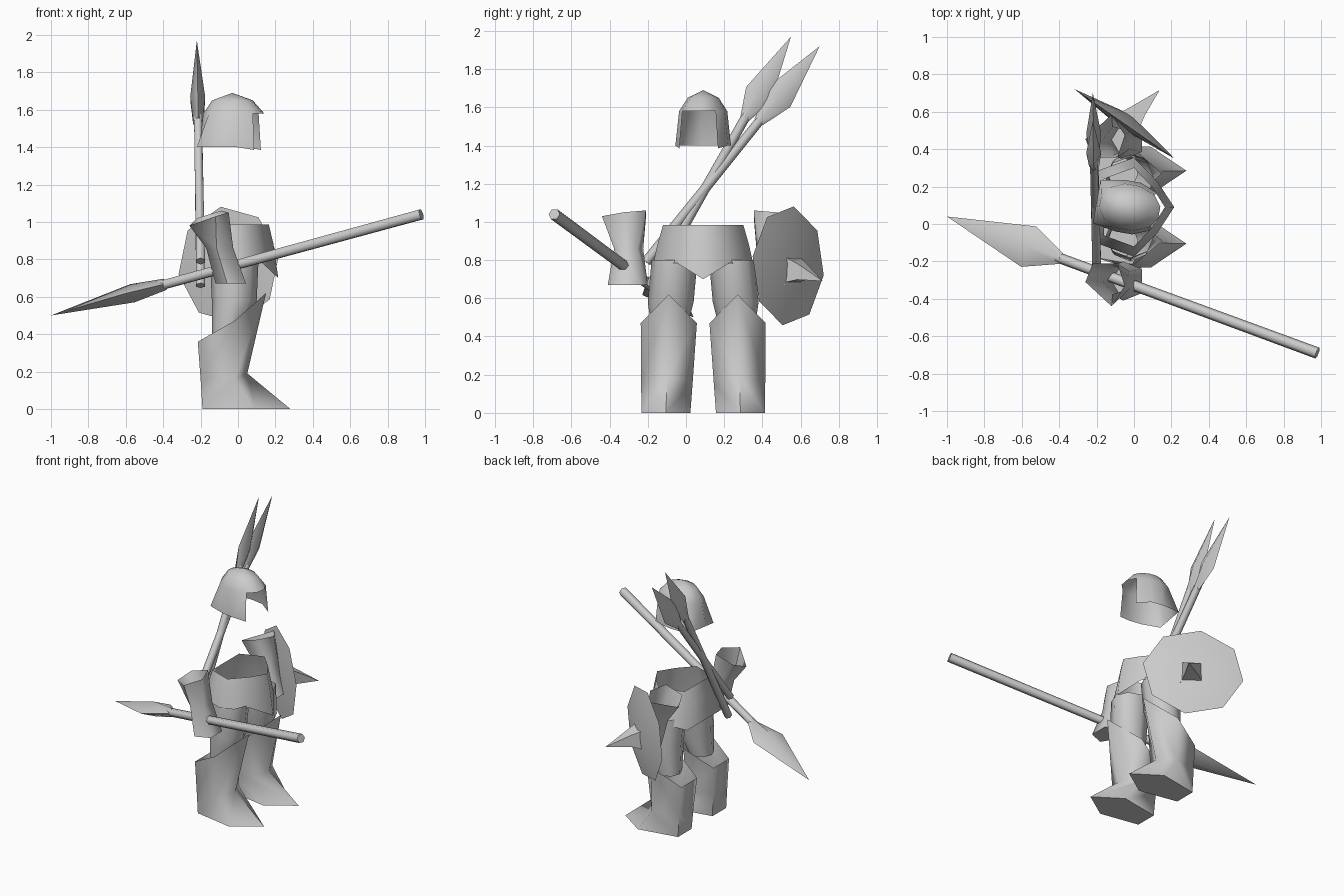
import bpy, bmesh
from math import sin, cos, pi, radians
from mathutils import Vector, Matrix

old = bpy.data.objects.get("Cube")
if old:
    bpy.data.objects.remove(old, do_unlink=True)

steel = bpy.data.materials.new("plain grey")
steel.use_nodes = True
GREY = (0.6, 0.6, 0.6, 1)
steel.diffuse_color = GREY
steel.node_tree.nodes["Principled BSDF"].inputs["Base Color"].default_value = GREY
MID = 0.09  # y of the body's middle plane


def finish(name, bm, angle=75):
    bmesh.ops.recalc_face_normals(bm, faces=bm.faces)
    me = bpy.data.meshes.new(name)
    bm.to_mesh(me)
    bm.free()
    me.materials.append(steel)
    me.shade_smooth()
    me.set_sharp_from_angle(angle=radians(angle))
    ob = bpy.data.objects.new(name, me)
    bpy.context.collection.objects.link(ob)


def loft(rings, cap_start=False, cap_end=False, bm=None):
    """Skin closed rings of points; a one-point ring becomes a tip."""
    bm = bm or bmesh.new()
    vs = [[bm.verts.new(p) for p in r] for r in rings]
    for a, b in zip(vs, vs[1:]):
        n = max(len(a), len(b))
        for i in range(n):
            j = (i + 1) % n
            if len(b) == 1:
                bm.faces.new((a[i], a[j], b[0]))
            elif len(a) == 1:
                bm.faces.new((a[0], b[j], b[i]))
            else:
                bm.faces.new((a[i], a[j], b[j], b[i]))
    if cap_start:
        bm.faces.new(vs[0][::-1])
    if cap_end:
        bm.faces.new(vs[-1])
    return bm


def oval(cx, cy, z, rx, ry, n=8, turn=0.0):
    angles = [turn + 2 * pi * i / n for i in range(n)]
    return [(cx + rx * cos(a), cy + ry * sin(a), z) for a in angles]


def mirrored(points, inset=0.0):
    return [(x, 2 * MID - y - inset, z) for x, y, z in points]


# Helmet: faceted dome with a face opening, turned a little
rings = [oval(0, 0, z, rx, ry, 12, pi / 12) for z, rx, ry in
         ((1.40, .172, .145), (1.58, .158, .125), (1.65, .11, .08))]
bm = loft(rings + [[(0, 0, 1.69)]])
gap = [f for f in bm.faces
       if f.calc_center_median().z < 1.57 and f.calc_center_median().x > .10]
bmesh.ops.delete(bm, geom=gap, context='FACES')
for v in bm.verts:  # visor lip and cheek guards jut forward, nape is squared
    if v.co.x > .1 and v.co.z < 1.6:
        v.co.x += .015
        if v.co.z < 1.5:
            v.co.z -= .015
    elif v.co.x < -.1 and v.co.z < 1.5:
        v.co.x = -.172
        v.co.y *= 1.15
bm.transform(Matrix.Translation((-.03, MID, 0)) @ Matrix.Rotation(radians(-10), 4, 'Z'))
finish("helmet", bm)


# Torso: open flared tube, flat at the back, with a hem dipping at the front
def trunk(z, front, half, back, dip=0.0):
    right = [(front * .58, -half * .52, z), (0, -half, z - dip * .2),
             (-back, -half * .72, z - dip * .6)]
    pts = [(front, 0, z - dip)] + right + [(x, -y, h) for x, y, h in right[::-1]]
    return [(x, y + MID, h) for x, y, h in pts]


finish("torso", loft([trunk(.985, .165, .21, .16), trunk(.88, .19, .24, .185),
                      trunk(.785, .215, .265, .205, .085)]))


# Legs: open thigh tubes and pointed boots
def section(y, half, toe, side, back, zs):
    return [(toe, y, zs[0]), (side, y + half, zs[1]), (back, y + half * .6, zs[2]),
            (back, y - half * .6, zs[2]), (side, y - half, zs[1])]


boot = [section(-.105, .128, .28, .09, -.19, (0, 0, 0)),
        section(-.10, .135, .05, -.02, -.20, (.19, .16, .16)),
        section(-.09, .147, .15, -.02, -.215, (.62, .47, .36))]
thigh = [oval(-.02, -.06, .80, .13, .12), oval(-.02, -.08, .58, .12, .12),
         oval(-.06, -.09, .40, .08, .085)]

# Gauntlets: waisted tubes leaning towards the grip
glove = [[(-.26, -.31, .98), (-.12, -.44, 1.03), (-.05, -.33, 1.05), (-.09, -.21, 1.06),
          (-.22, -.21, 1.02)],
         oval(-.09, -.30, .86, .08, .08, 5, pi),
         oval(-.03, -.305, .67, .09, .11, 5, pi)]

finish("right_boot", loft(boot, cap_start=True))
finish("left_boot", loft([mirrored(r) for r in boot], cap_start=True))
finish("right_thigh", loft(thigh))
finish("left_thigh", loft([mirrored(r) for r in thigh]))
finish("right_gauntlet", loft(glove, cap_end=True))
finish("left_gauntlet", loft([mirrored(r, .035) for r in glove], cap_end=True))


# Spears: hexagonal shaft with a flat diamond head
def spear(name, butt, tip, flat, head, widest, wide, thick, r):
    butt, tip = Vector(butt), Vector(tip)
    axis = (tip - butt).normalized()
    u = Vector(flat)
    u = (u - axis * u.dot(axis)).normalized()
    w = axis.cross(u)

    def ring(back, a, b, n):
        c = tip - axis * back
        return [c + u * a * cos(2 * pi * i / n) + w * b * sin(2 * pi * i / n)
                for i in range(n)]

    length = (tip - butt).length
    bm = loft([ring(length, r, r, 6), ring(head, r * .9, r * .9, 6)], cap_start=True)
    loft([ring(head + .03, r, r, 4), ring(widest, wide, thick, 4), [tip]],
         cap_start=True, bm=bm)
    finish(name, bm)


spear("held_spear", (.98, -.69, 1.04), (-1, .04, .50), (.3, 1, 0), .64, .48, .115, .05, .031)
spear("back_spear_inner", (-.20, -.19, .66), (-.22, .55, 1.97), (0, 1, -.6),
      .46, .345, .075, .04, .027)
spear("back_spear_outer", (-.20, -.21, .79), (-.22, .70, 1.92), (0, 1, -.8),
      .48, .345, .08, .04, .027)

# Shield: shallow octagonal dish facing outwards, with a square spike
normal = Vector((.57, .82, 0)).normalized()
along = Vector((normal.y, -normal.x, 0))
place = Matrix.Translation((-.05, .535, .77)) @ Matrix(
    (along, (0, 0, 1), normal)).transposed().to_4x4()
dish = loft([[(0, 0, -.03)], oval(0, 0, 0, .33, .315, 8, radians(9)), [(0, 0, .06)]])
dish.transform(place)
finish("shield", dish, 40)
spike = loft([oval(.01, -.02, .03, .095, .095, 4, pi / 4),
              oval(.02, -.03, .10, .06, .06, 4, pi / 4), [(.05, -.08, .255)]], cap_start=True)
spike.transform(place)
finish("shield_spike", spike)
